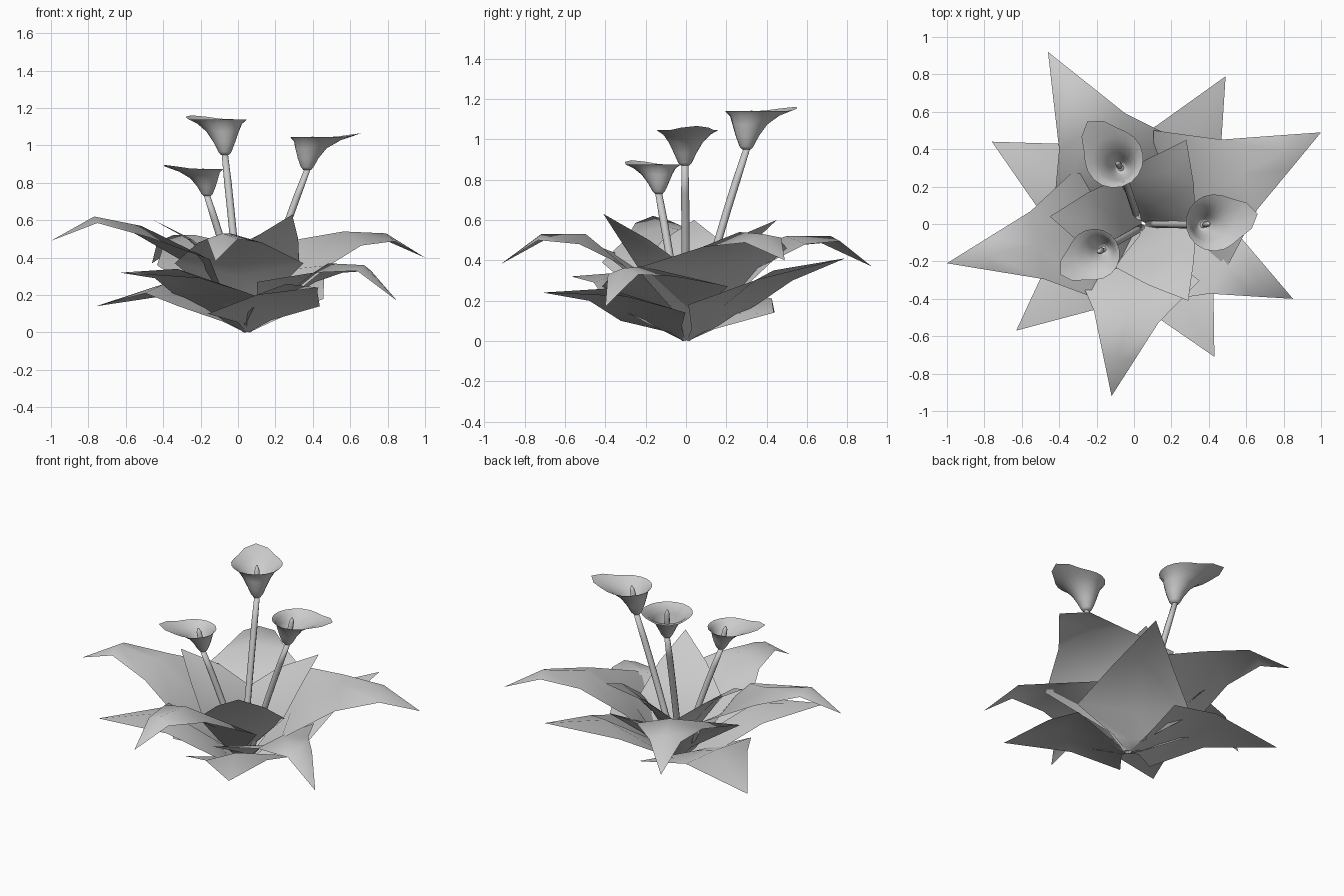
import bpy, bmesh, math
from mathutils import Vector

cube = bpy.data.objects.get("Cube")
if cube:
    bpy.data.objects.remove(cube, do_unlink=True)

grey = bpy.data.materials.new("plain_grey")
grey.use_nodes = True
grey.diffuse_color = (0.6, 0.6, 0.6, 1)
grey.node_tree.nodes["Principled BSDF"].inputs["Base Color"].default_value = (0.6, 0.6, 0.6, 1)

ROOT = Vector((0.05, 0, 0))


def finish(name, bm):
    mesh = bpy.data.meshes.new(name)
    bm.to_mesh(mesh)
    bm.free()
    mesh.materials.append(grey)
    mesh.shade_smooth()
    obj = bpy.data.objects.new(name, mesh)
    bpy.context.collection.objects.link(obj)


def loft(bm, rows, closed=False):
    """Skin a list of equally long point rows with quads."""
    grid = [[bm.verts.new(p) for p in row] for row in rows]
    count = len(rows[0])
    for a, b in zip(grid, grid[1:]):
        for i in range(count if closed else count - 1):
            j = (i + 1) % count
            bm.faces.new((a[i], a[j], b[j], b[i]))
    return grid


def leaf(name, tip, width, stations, rib, lift, roll=0.0):
    """Folded pointed blade: stations are (distance, width share) pairs, rib is the
    midrib height, lift the edge height above it, roll raises the right edge."""
    tip = Vector(tip)
    out = Vector((tip.x, tip.y, 0)) - ROOT
    side = Vector((out.y, -out.x, 0)).normalized()
    rows = []
    for (t, share), z, up in zip(stations, rib, lift):
        mid = ROOT + out * t + Vector((0, 0, z))
        edge = side * width * share + Vector((0, 0, roll * share))
        rise = Vector((0, 0, up))
        rows.append([mid - edge + rise, mid, mid + edge + rise])
    bm = bmesh.new()
    last = loft(bm, rows)[-1]
    end = bm.verts.new(tip)
    for a, b in zip(last, last[1:]):
        bm.faces.new((a, b, end))
    bmesh.ops.recalc_face_normals(bm, faces=bm.faces)
    if sum(f.normal.z * f.calc_area() for f in bm.faces) < 0:
        bmesh.ops.reverse_faces(bm, faces=bm.faces)
    finish(name, bm)


# Long arching leaves: tip, half width, rib heights, roll
ARCH = [(0.02, 0.05), (0.1, 0.2), (0.26, 1.0), (0.54, 0.5), (0.78, 0.24)]
ARCH_LIFT = (0.012, 0.04, 0.07, -0.05, -0.03)
for i, (tip, width, rib, roll) in enumerate([
        ((1.0, 0.49, 0.40), 0.42, (0.34, 0.54, 0.53), -0.05),
        ((-0.46, 0.92, 0.37), 0.40, (0.31, 0.52, 0.52), 0.02),
        ((-1.0, -0.21, 0.49), 0.37, (0.34, 0.57, 0.62), 0.02),
        ((-0.12, -0.92, 0.38), 0.35, (0.30, 0.53, 0.53), 0),
        ((0.85, -0.40, 0.17), 0.35, (0.20, 0.37, 0.36), 0)]):
    leaf(f"arching_leaf_{i + 1}", tip, width, ARCH, (0, 0.08) + rib, ARCH_LIFT, roll)

# Low spreading leaves
LOW = [(0.02, 0.06), (0.1, 0.3), (0.23, 1.0), (0.55, 0.55)]
LOW_LIFT = (0.01, 0.02, 0.01, -0.05)
for i, (tip, width, rib, roll) in enumerate([
        ((0.43, -0.71, 0.24), 0.34, (0.11, 0.26), -0.02),
        ((-0.63, -0.57, 0.32), 0.34, (0.18, 0.34), 0),
        ((-0.76, 0.44, 0.14), 0.38, (0.13, 0.26), 0),
        ((0.49, 0.79, 0.41), 0.35, (0.17, 0.35), 0)]):
    leaf(f"low_leaf_{i + 1}", tip, width, LOW, (0, 0.04) + rib, LOW_LIFT, roll)

# Short upright inner leaves
INNER = [(0.02, 0.06), (0.09, 0.2), (0.25, 1.0), (0.62, 0.57)]
INNER_LIFT = (0.012, 0.03, 0.07, 0.0)
for i, tip in enumerate([(0.29, -0.41, 0.63), (0.28, 0.45, 0.60), (-0.45, 0.04, 0.60)]):
    leaf(f"inner_leaf_{i + 1}", tip, 0.25, INNER, (0.01, 0.1, 0.28, 0.5), INNER_LIFT)


def tube(name, centres, radii, sides=8):
    bm = bmesh.new()
    rows = []
    for c, r in zip(centres, radii):
        rows.append([c + Vector((math.cos(a), math.sin(a), 0)) * r
                     for a in (math.tau * k / sides for k in range(sides))])
    grid = loft(bm, rows, closed=True)
    bm.faces.new(grid[-1])
    bm.faces.new(list(reversed(grid[0])))
    bmesh.ops.recalc_face_normals(bm, faces=bm.faces)
    finish(name, bm)


def flower(i, foot, neck, heading, size, height):
    foot, neck = Vector(foot), Vector(neck)
    # Slightly bowed stem
    bend = (foot + neck) / 2 + Vector((neck.x - foot.x, neck.y - foot.y, 0)) * -0.06
    path = [foot * (1 - t) ** 2 + bend * 2 * t * (1 - t) + neck * t * t
            for t in (k / 6 for k in range(7))]
    tube(f"stem_{i}", path, [0.02] * 6 + [0.017])

    # Flared trumpet with a drawn-out lip on one side
    lean = Vector((math.cos(heading), math.sin(heading), 0))
    sides = 18
    rows = []
    for h, r, shift, lip in [(0, 0.022, 0, 0), (0.08, 0.034, 0, 0), (0.35, 0.056, 0.005, 0),
                             (0.65, 0.084, 0.02, 0), (0.87, 0.116, 0.045, 0.02),
                             (1.0, 0.152, 0.06, 0.085)]:
        ring = []
        for k in range(sides):
            a = math.tau * k / sides
            point = max(0, math.cos(a)) ** 8
            reach = (r + lip * point) * size
            ring.append(neck + lean * shift * size
                        + Vector((math.cos(a + heading), math.sin(a + heading), 0)) * reach
                        + Vector((0, 0, h * height + 0.25 * lip * point)))
        rows.append(ring)
    bm = bmesh.new()
    grid = loft(bm, rows, closed=True)
    bm.faces.new(list(reversed(grid[0])))
    bmesh.ops.recalc_face_normals(bm, faces=bm.faces)
    finish(f"trumpet_{i}", bm)

    # Central spike
    spots = [neck + lean * 0.03 * size * t + Vector((0, 0, t * height * 1.02))
             for t in (0.1, 0.5, 0.85, 1.0)]
    tube(f"spike_{i}", spots, [0.01, 0.018, 0.015, 0.004])


flower(1, (0.08, 0.0, 0.03), (0.37, -0.005, 0.87), 0.2, 1.0, 0.175)
flower(2, (0.04, -0.02, 0.03), (-0.165, -0.135, 0.73), 3.67, 0.9, 0.145)
flower(3, (0.02, 0.03, 0.03), (-0.07, 0.3, 0.95), 2.2, 1.03, 0.19)
